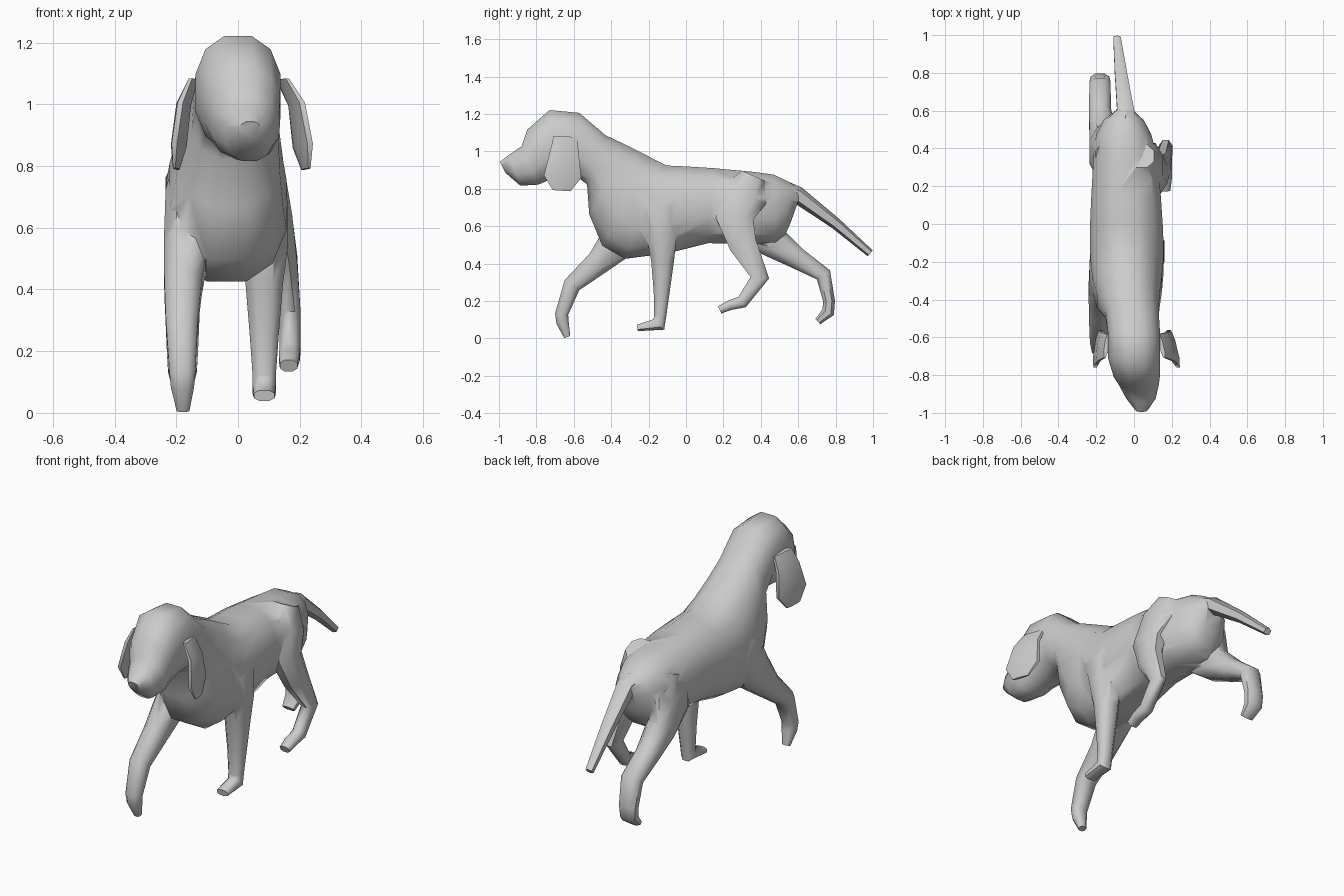
import bpy, math
from mathutils import Vector

if "Cube" in bpy.data.objects:
    bpy.data.objects.remove(bpy.data.objects["Cube"])

X = Vector((1, 0, 0))


def smooth(ob, angle):
    bpy.ops.object.select_all(action='DESELECT')
    ob.select_set(True)
    bpy.context.view_layer.objects.active = ob
    bpy.ops.object.shade_smooth_by_angle(angle=math.radians(angle))


def skin(name, rings):
    """Join equal rings of points into one closed, smooth-shaded mesh."""
    n = len(rings[0])
    verts = [p for r in rings for p in r]
    faces = [tuple(reversed(range(n))), tuple(range(len(verts) - n, len(verts)))]
    for i in range(len(rings) - 1):
        for j in range(n):
            k = (j + 1) % n
            faces.append((i * n + j, i * n + k, (i + 1) * n + k, (i + 1) * n + j))
    me = bpy.data.meshes.new(name)
    me.from_pydata(verts, [], faces)
    me.update()
    ob = bpy.data.objects.new(name, me)
    bpy.context.collection.objects.link(ob)
    smooth(ob, 55)
    bpy.ops.object.mode_set(mode='EDIT')
    bpy.ops.mesh.select_all(action='SELECT')
    bpy.ops.mesh.normals_make_consistent(inside=False)
    bpy.ops.object.mode_set(mode='OBJECT')
    return ob


def ring(c, u, v, n, power=1.0):
    pts = []
    top = math.sin(math.pi / 2 * (1 - 1 / n)) ** power
    for i in range(n):
        a = 2 * math.pi * (i + 0.5) / n
        co, si = math.cos(a), math.sin(a)
        pts.append(c + u * math.copysign(abs(co) ** power, co)
                   + v * math.copysign(abs(si) ** power, si) / top)
    return pts


def limb(name, path, n=8, skew=0.0):
    """Tube along (x, y, z, half width in x, half depth)."""
    pts = [Vector(p[:3]) for p in path]
    rings = []
    for i, p in enumerate(path):
        a, b = pts[max(i - 1, 0)], pts[min(i + 1, len(pts) - 1)]
        t = (pts[i] - a).normalized() + (b - pts[i]).normalized()
        t.x = 0
        r = ring(pts[i], X * p[3], t.normalized().cross(X) * p[4], n, 0.85)
        for q in r:
            q.x += skew * (q.y - p[1])
        rings.append(r)
    return skin(name, rings)


# head, neck and torso: top y, z, bottom y, z, centre x, half width
sections = [
    (-.995, .945, -.965, .885, .04, .035),
    (-.945, .985, -.885, .815, .037, .08),
    (-.88, 1.03, -.79, .82, .025, .11),
    (-.85, 1.12, -.74, .84, .015, .125),
    (-.73, 1.225, -.67, .85, 0, .142),
    (-.57, 1.21, -.58, .86, 0, .142),
    (-.43, 1.09, -.53, .82, -.01, .145),
    (-.30, 1.03, -.52, .66, -.03, .17),
    (-.19, .975, -.45, .49, -.037, .19),
    (-.10, .93, -.33, .42, -.037, .20),
    (0, .925, -.10, .45, -.04, .20),
    (.15, .915, .12, .505, -.042, .19),
    (.36, .895, .34, .50, -.045, .175),
    (.47, .88, .48, .51, -.055, .15),
    (.56, .835, .53, .55, -.055, .11),
    (.62, .79, .56, .62, -.05, .05),
]
rings = []
for ty, tz, by, bz, cx, hw in sections:
    top, bot = Vector((cx, ty, tz)), Vector((cx, by, bz))
    rings.append(ring((top + bot) / 2, X * hw, (top - bot) / 2, 12, 0.85))
body = skin("dog_body", rings)

parts = []
# tail
parts.append(limb("tail", [
    (-.045, .48, .79, .08, .07), (-.045, .60, .765, .05, .045),
    (-.07, .80, .615, .036, .03), (-.09, .985, .455, .022, .02)], 6))

# front legs: one reaching forward, one planted
parts.append(limb("front_leg_reaching", [
    (-.13, -.17, .80, .08, .10), (-.155, -.24, .69, .085, .14),
    (-.168, -.35, .53, .077, .11), (-.178, -.47, .405, .065, .07),
    (-.182, -.61, .285, .055, .05), (-.18, -.665, .13, .045, .037),
    (-.18, -.66, .085, .04, .035), (-.178, -.635, .008, .022, .018)]))
parts.append(limb("front_leg_planted", [
    (.06, -.16, .85, .06, .10), (.08, -.15, .70, .085, .13),
    (.088, -.13, .55, .08, .085), (.085, -.125, .42, .065, .065),
    (.085, -.13, .25, .05, .045), (.085, -.138, .12, .04, .034),
    (.085, -.145, .075, .04, .042), (.085, -.26, .056, .036, .018)]))

# hind legs: one lifted forward, one pushing back
parts.append(limb("hind_leg_forward", [
    (.04, .36, .87, .07, .07), (.08, .315, .77, .075, .13),
    (.11, .26, .64, .07, .105),
    (.145, .305, .50, .05, .078), (.168, .395, .325, .037, .052),
    (.168, .30, .195, .036, .036), (.166, .235, .178, .036, .028),
    (.164, .18, .153, .03, .022)]))
parts.append(limb("hind_leg_pushing", [
    (-.12, .33, .78, .09, .13), (-.155, .38, .64, .085, .16),
    (-.168, .47, .51, .073, .09), (-.18, .60, .425, .062, .06),
    (-.18, .735, .34, .06, .045), (-.18, .765, .20, .054, .033),
    (-.18, .76, .14, .05, .036), (-.18, .705, .09, .037, .02)]))

# merge legs and tail into the body
for p in parts:
    m = body.modifiers.new("join", 'BOOLEAN')
    m.operation, m.solver, m.object = 'UNION', 'EXACT', p
    bpy.context.view_layer.objects.active = body
    bpy.ops.object.modifier_apply(modifier=m.name)
    bpy.data.objects.remove(p)
smooth(body, 75)

# ears: thin hanging flaps, the second one lying closer to the head
for name, s, out in (("ear_right", 1, 1.0), ("ear_left", -1, .6)):
    limb(name, [
        (s * .145, -.645, 1.08, .012, .065),
        (s * (.155 + .035 * out), -.65, 1.0, .02, .08),
        (s * (.165 + .045 * out), -.66, .865, .02, .105),
        (s * (.17 + .05 * out), -.665, .79, .008, .05)], 8, -.24 * s * out)
